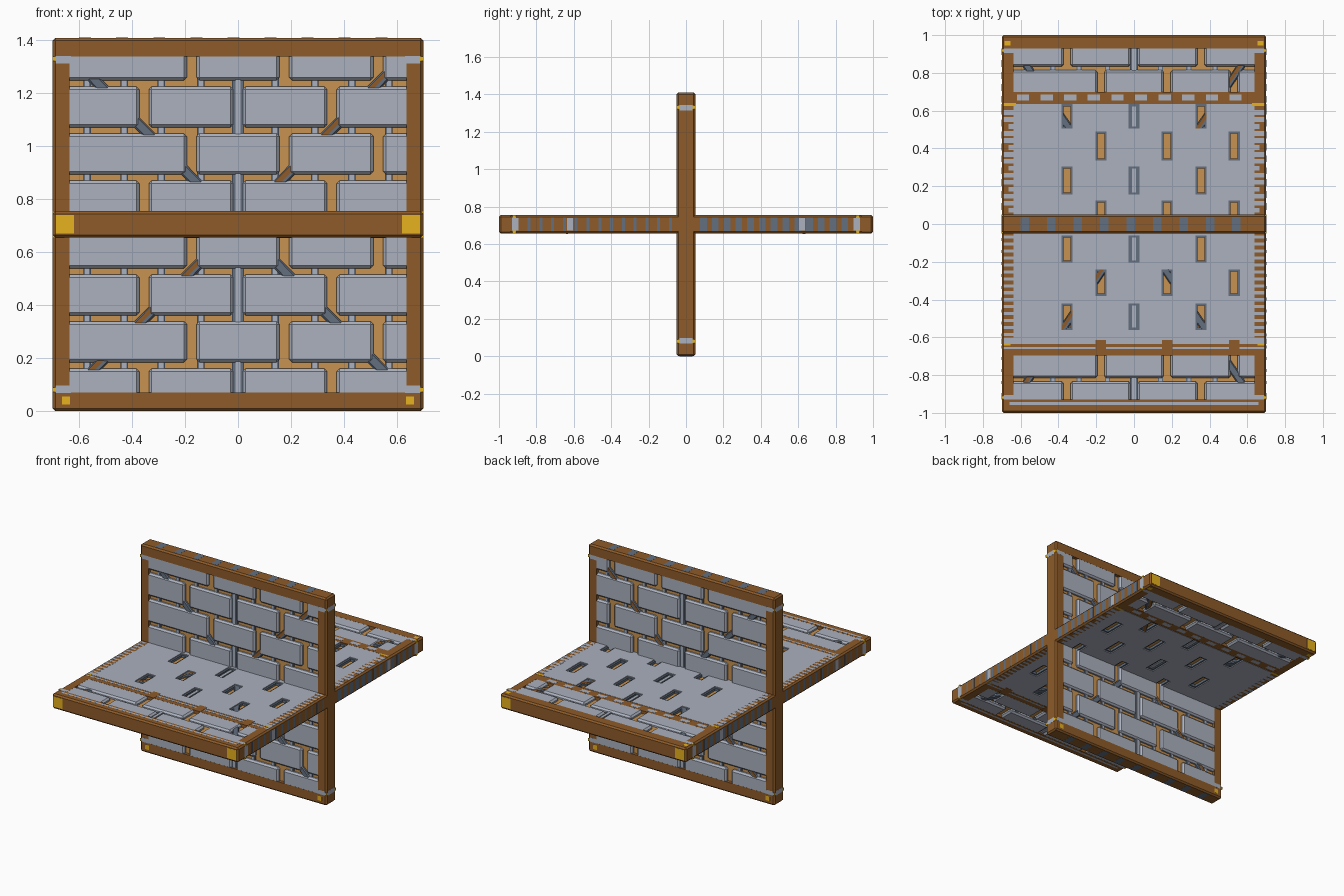
import bpy, bmesh, math
from mathutils import Vector, Matrix

if "Cube" in bpy.data.objects:
    bpy.data.objects.remove(bpy.data.objects["Cube"])

MID = 0.705   # height of the flat panel's centre


def material(name, rgb):
    m = bpy.data.materials.new(name)
    m.diffuse_color = (*rgb, 1)
    m.use_nodes = True
    m.node_tree.nodes["Principled BSDF"].inputs["Base Color"].default_value = m.diffuse_color
    return m


WOOD = material("brown wood", (0.27, 0.105, 0.022))
TAN = material("tan board", (0.58, 0.29, 0.08))
GREY = material("grey stone", (0.405, 0.44, 0.515))
SLATE = material("slate metal", (0.125, 0.16, 0.215))
GOLD = material("gold", (0.86, 0.48, 0.014))


# Panel coordinates: u across, v along, w through the thickness
def upright(u, v, w):
    return Vector((u, w, v + MID))


def flat(u, v, w):
    return Vector((u, v, w + MID))


def build(name, place, boxes, mat, bevel=0.0, rim=None):
    """One object from boxes (u0, u1, v0, v1, half thickness, angle).
    With rim, only edges on the outline |u|=0.7 or |v|=rim are bevelled."""
    bm = bmesh.new()
    for u0, u1, v0, v1, h, *turn in boxes:
        c = Vector(((u0 + u1) / 2, (v0 + v1) / 2, 0))
        spin = Matrix.Rotation(turn[0] if turn else 0, 4, 'Z')
        size = Matrix.Diagonal((abs(u1 - u0), abs(v1 - v0), 2 * h, 1))
        bmesh.ops.create_cube(bm, size=1, matrix=Matrix.Translation(c) @ spin @ size)
    if bevel:
        edges = bm.edges[:]
        if rim:
            mids = [(e, (e.verts[0].co + e.verts[1].co) / 2) for e in edges]
            edges = [e for e, m in mids if abs(m.x) > 0.699 or abs(m.y) > rim - 0.001]
        bmesh.ops.bevel(bm, geom=edges, offset=bevel, segments=1, affect='EDGES')
    for v in bm.verts:
        v.co = place(*v.co)
    bmesh.ops.recalc_face_normals(bm, faces=bm.faces)
    me = bpy.data.meshes.new(name)
    bm.to_mesh(me)
    bm.free()
    me.materials.append(mat)
    ob = bpy.data.objects.new(name, me)
    bpy.context.collection.objects.link(ob)
    return ob


JOINTS = [(-0.355, 0, 0.355), (-0.175, 0.175, 0.53)]
PEG_U = [s * u for u in (0.14, 0.29, 0.43, 0.57) for s in (-1, 1)]


def row(v0, v1, kind, half, gap=0.018, end=0.65):
    """Stones of one course, split at the joints."""
    cuts = [-end - gap, *JOINTS[kind], end + gap]
    return [(a + gap, b - gap, v0, v1, half) for a, b in zip(cuts, cuts[1:])]


def both(u0, u1, v0, v1, h):
    """A box and its mirror image across the centre line."""
    return [(u0, u1, v0, v1, h), (-u1, -u0, v0, v1, h)]


def four(u0, u1, v0, v1, h):
    return both(u0, u1, v0, v1, h) + both(u0, u1, -v1, -v0, h)


def frame(name, place, L):
    build(name, place, [(-0.7, 0.7, L - 0.07, L, 0.05), (-0.7, 0.7, -L, -L + 0.07, 0.05)]
          + both(0.637, 0.7, -L + 0.012, L - 0.012, 0.0499), WOOD, 0.01, L)


def rods(name, place, pegs, L):
    """Light pegs and a centre spine, each on a darker backing bar."""
    build(name + "_pegs", place, [(u - 0.008, u + 0.008, a, b, 0.038) for u, a, b in pegs]
          + [(-0.01, 0.01, -L, L, 0.041)], GREY)
    build(name + "_peg_backs", place, [(u - 0.014, u + 0.014, a, b, 0.034) for u, a, b in pegs]
          + [(-0.022, 0.022, -L, L, 0.037)], SLATE)


def braces(name, place, L):
    run, a = math.hypot(1.26, 2 * L - 0.14) / 2, math.atan2(2 * L - 0.14, 1.26)
    build(name, place, [(-run, run, -0.02, 0.02, 0.044, s * a) for s in (-1, 1)], SLATE, 0.006)
    # wooden strip along the upper side of the rising brace
    du, dv = -0.006 * math.sin(a), 0.006 * math.cos(a)
    build(name + "_strip", place,
          [(du - run, du + run, dv - 0.009, dv + 0.009, 0.0446, a)], WOOD)


# ---- upright panel ----
frame("upright_frame", upright, 0.705)
build("upright_board", upright, [(-0.65, 0.65, -0.66, 0.66, 0.028)], TAN)
stones, pegs = [], []
for k in range(8):
    c = (k - 3.5) * 0.1775
    stones += row(max(c - 0.077, -0.655), min(c + 0.077, 0.655), k % 2, 0.0494)
    if k < 7:
        pegs += [(u, c + 0.05, c + 0.13) for u in PEG_U]
build("upright_stones", upright, stones, GREY, 0.011)
rods("upright", upright, pegs, 0.65)
braces("upright_braces", upright, 0.705)
build("upright_corner_plates", upright, four(0.63, 0.69, 0.608, 0.636, 0.0503), GREY)
build("upright_corner_caps", upright, four(0.69, 0.7008, 0.608, 0.638, 0.034), GREY)
build("upright_corner_tips", upright, four(0.688, 0.7004, 0.617, 0.634, 0.0506), GOLD)
build("upright_gold_feet", upright, both(0.635, 0.665, -0.68, -0.65, 0.0503), GOLD)
# worn slate patches along the top and bottom edges
build("upright_edge_patches", upright,
      [p for i in range(9) for p in
       [(-0.6 + i * 0.14, -0.555 + i * 0.14, s * 0.7, s * 0.7056, 0.036) for s in (-1, 1)]], SLATE)

# ---- flat panel ----
frame("flat_frame", flat, 1.0)
build("flat_board", flat, [(-0.65, 0.65, -0.95, 0.95, 0.028)], TAN)

# middle slab with staggered slots
slots = [(-0.56, -0.42, 0), (-0.38, -0.24, 1), (-0.205, -0.06, 0),
         (-0.02, 0.125, 1), (0.155, 0.305, 0), (0.335, 0.49, 1), (0.505, 0.634, 0)]
slab, rims, edge = [], [], -0.635
for v0, v1, kind in slots:
    slab.append((-0.637, 0.637, edge, v0, 0.05))
    slab += row(v0, v1, kind, 0.05, 0.03, 0.637)
    edge = v1
    for u in JOINTS[kind]:
        rims += [(u + s * 0.025 - 0.006, u + s * 0.025 + 0.006, v0, v1, 0.044) for s in (-1, 1)]
        rims += [(u - 0.03, u + 0.03, v, v + 0.011, 0.0435) for v in (v0, v1 - 0.011)]
build("flat_slab", flat, slab, GREY)
build("flat_slot_rims", flat, rims, SLATE)

# cross rails, ledges and the stone courses near both ends
build("flat_cross_rails", flat, [(-0.637, 0.637, 0.636, 0.7, 0.0495),
                                 (-0.637, 0.637, -0.695, -0.636, 0.0495)], WOOD)
build("flat_ledges", flat, both(0.637, 0.69, -0.635, -0.602, 0.0503)
      + [(-0.69, 0.69, -0.662, -0.65, 0.0503), (-0.66, 0.66, -0.957, -0.943, 0.0503)], GREY)
build("flat_rail_blocks", flat, [(u - 0.028, u + 0.028, -0.695, -0.615, 0.0506)
                                 for u in JOINTS[1]], WOOD)
build("flat_rail_dashes", flat, [(-0.62 + i * 0.125, -0.555 + i * 0.125, 0.655, 0.685, 0.0502)
                                 for i in range(10)], GREY)
stones, pegs = [], []
for s in (-1, 1):
    for a, b, kind in ((0.685, 0.815, 1), (0.833, 0.95, 0)):
        v0, v1 = sorted((s * a, s * b))
        stones += row(v0, v1, kind, 0.0494)
    v0, v1 = sorted((s * 0.79, s * 0.86))
    pegs += [(u, v0, v1) for u in PEG_U]
build("flat_stones", flat, stones, GREY, 0.011)
rods("flat", flat, pegs, 0.94)
braces("flat_braces", flat, 1.0)

# worn grey streaks over the side beams, denser towards the rear
streaks = []
for i in range(15):
    v = 0.06 + i * 0.037
    streaks += both(0.637, 0.69 if i % 3 else 0.665, v, v + 0.025, 0.0503)
    streaks += both(0.637, 0.69, -v - 0.016, -v, 0.0503)
build("flat_side_streaks", flat, streaks, GREY)

# thin slate bands on the side faces
bands = []
for i in range(13):
    v = 0.075 + i * 0.063
    bands += both(0.695, 0.7006, v, v + 0.036, 0.038)
    bands += both(0.695, 0.7006, -v - 0.016, -v, 0.038)
build("flat_side_bands", flat, bands, SLATE)

# side caps and gold fittings
build("flat_corner_plates", flat, four(0.637, 0.69, 0.905, 0.93, 0.0503), GREY)
build("flat_side_caps", flat, four(0.69, 0.7008, 0.895, 0.93, 0.034)
      + four(0.69, 0.7008, 0.605, 0.635, 0.034), GREY)
build("flat_corner_tips", flat, four(0.688, 0.7004, 0.91, 0.927, 0.0506), GOLD)
build("flat_gold_clips", flat, both(0.625, 0.69, 0.624, 0.64, 0.0508)
      + both(0.655, 0.69, -0.642, -0.632, 0.0508)
      + both(0.655, 0.685, 0.945, 0.97, 0.0503), GOLD)
build("end_gold_studs", flat, four(0.619, 0.689, 0.994, 1.001, 0.035), GOLD)
